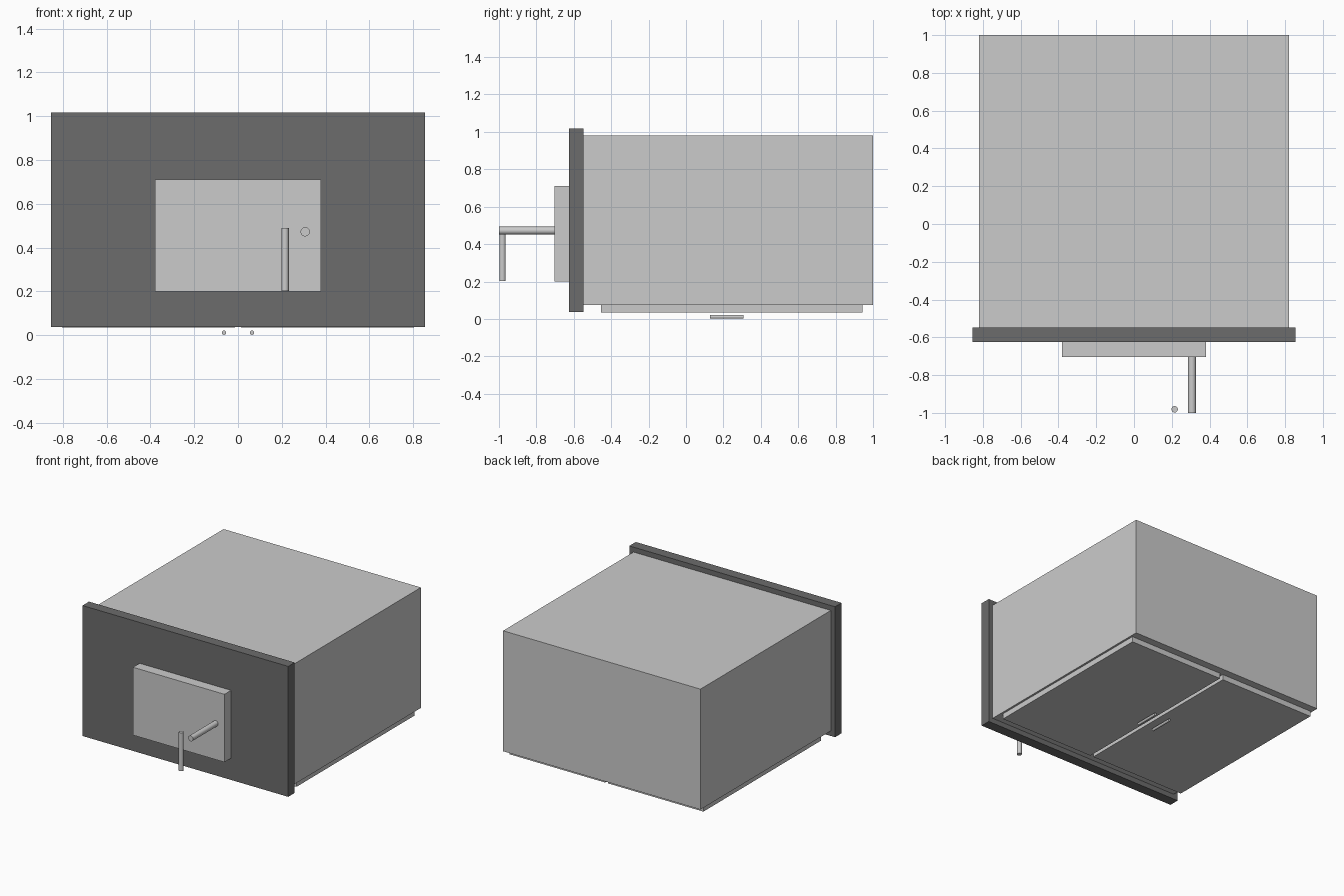
import bpy
import math

if "Cube" in bpy.data.objects:
    bpy.data.objects.remove(bpy.data.objects["Cube"])

dark = bpy.data.materials.new("dark_panel")
dark.diffuse_color = (0.15, 0.15, 0.15, 1)
dark.use_nodes = True
dark.node_tree.nodes["Principled BSDF"].inputs["Base Color"].default_value = dark.diffuse_color


def box(name, lo, hi, mat=None):
    centre = [(a + b) / 2 for a, b in zip(lo, hi)]
    bpy.ops.mesh.primitive_cube_add(size=1, location=centre)
    ob = bpy.context.object
    ob.name = name
    ob.scale = [b - a for a, b in zip(lo, hi)]
    bpy.ops.object.transform_apply(location=False, rotation=False, scale=True)
    if mat:
        ob.data.materials.append(mat)
    return ob


def rod(name, centre, radius, length, along_y=False):
    rot = (math.pi / 2, 0, 0) if along_y else (0, 0, 0)
    bpy.ops.mesh.primitive_cylinder_add(vertices=32, radius=radius, depth=length,
                                        location=centre, rotation=rot)
    ob = bpy.context.object
    ob.name = name
    bpy.ops.object.shade_smooth_by_angle(angle=math.radians(40))
    return ob


# Main cabinet and its dark front plate
box("cabinet_body", (-0.82, -0.548, 0.075), (0.82, 1.0, 0.98))
box("front_panel", (-0.855, -0.625, 0.037), (0.855, -0.548, 1.017), dark)

# Raised control box with its two rods
box("control_box", (-0.38, -0.703, 0.20), (0.38, -0.625, 0.71))
rod("control_box_rod", (0.307, -0.85, 0.472), 0.021, 0.30, along_y=True)
rod("upright_handle", (0.215, -0.981, 0.346), 0.017, 0.288)

# Pair of doors underneath, each with a pull bar
for side, s in (("left", -1), ("right", 1)):
    x0, x1 = sorted((s * 0.013, s * 0.805))
    box(side + "_door", (x0, -0.455, 0.034), (x1, 0.943, 0.075))
    rod(side + "_door_pull", (s * 0.064, 0.217, 0.011), 0.01, 0.18, along_y=True)
